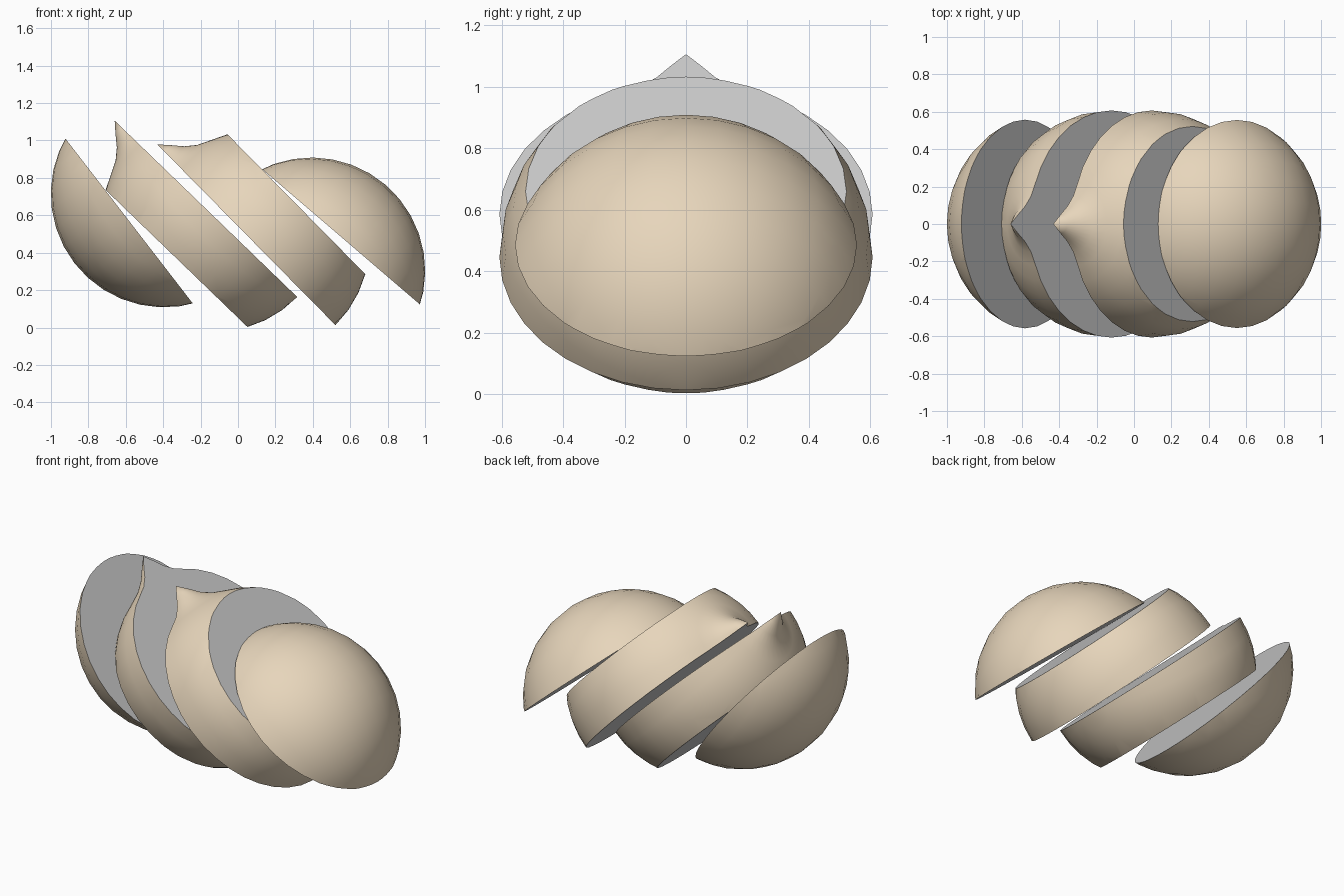
import bpy, bmesh, math
from mathutils import Matrix

if "Cube" in bpy.data.objects:
    bpy.data.objects.remove(bpy.data.objects["Cube"])

R = 0.607

skin = bpy.data.materials.new("skin")
skin.diffuse_color = (0.8, 0.67, 0.5, 1)
skin.use_nodes = True
skin.node_tree.nodes["Principled BSDF"].inputs["Base Color"].default_value = skin.diffuse_color

# Fruit outline: pointed tip flaring into a ball (radius, height)
profile = [(0, 0.75), (0.05, 0.695), (0.095, 0.642), (0.15, 0.598), (0.22, 0.565)]
profile += [(R * math.sin(math.radians(d)), R * math.cos(math.radians(d)))
            for d in range(30, 180, 10)] + [(0, -R)]


def cut(bm, x, keep):
    """Cut at local x, keep the side given by the sign, and close with flat flesh."""
    bmesh.ops.bisect_plane(bm, geom=bm.verts[:] + bm.edges[:] + bm.faces[:], dist=1e-5,
                           plane_co=(x, 0, 0), plane_no=(-keep, 0, 0), clear_outer=True)
    rim = [e for e in bm.edges if len(e.link_faces) == 1]
    for f in bmesh.ops.edgeloop_fill(bm, edges=rim)["faces"]:
        f.material_index = 1


def fruit_slice(name, center, tilt, low=None, high=None):
    bm = bmesh.new()
    vs = [bm.verts.new((r, 0, z)) for r, z in profile]
    es = [bm.edges.new(p) for p in zip(vs, vs[1:])]
    bmesh.ops.spin(bm, geom=vs + es, cent=(0, 0, 0), axis=(0, 0, 1),
                   angle=math.tau, steps=32)
    bmesh.ops.remove_doubles(bm, verts=bm.verts, dist=1e-4)
    if low is not None:
        cut(bm, low, 1)
    if high is not None:
        cut(bm, high, -1)
    bmesh.ops.recalc_face_normals(bm, faces=bm.faces)
    bm.transform(Matrix.Translation((center[0], 0, center[1]))
                 @ Matrix.Rotation(-math.radians(tilt), 4, 'Y'))
    me = bpy.data.meshes.new(name)
    bm.to_mesh(me)
    bm.free()
    me.materials.append(skin)
    me.materials.append(None)   # plain grey flesh
    ob = bpy.data.objects.new(name, me)
    bpy.context.collection.objects.link(ob)
    bpy.ops.object.select_all(action='DESELECT')
    ob.select_set(True)
    bpy.context.view_layer.objects.active = ob
    bpy.ops.object.shade_smooth_by_angle(angle=math.radians(40))


# Two end caps and two middle slices, slid apart
fruit_slice("left_cap", (-0.394, 0.715), 37.7, high=-0.238)
fruit_slice("left_middle_slice", (-0.12, 0.585), 46, low=-0.3, high=0)
fruit_slice("right_middle_slice", (0.095, 0.445), 44.6, low=0, high=0.305)
fruit_slice("right_cap", (0.394, 0.302), 49.4, low=0.241)
